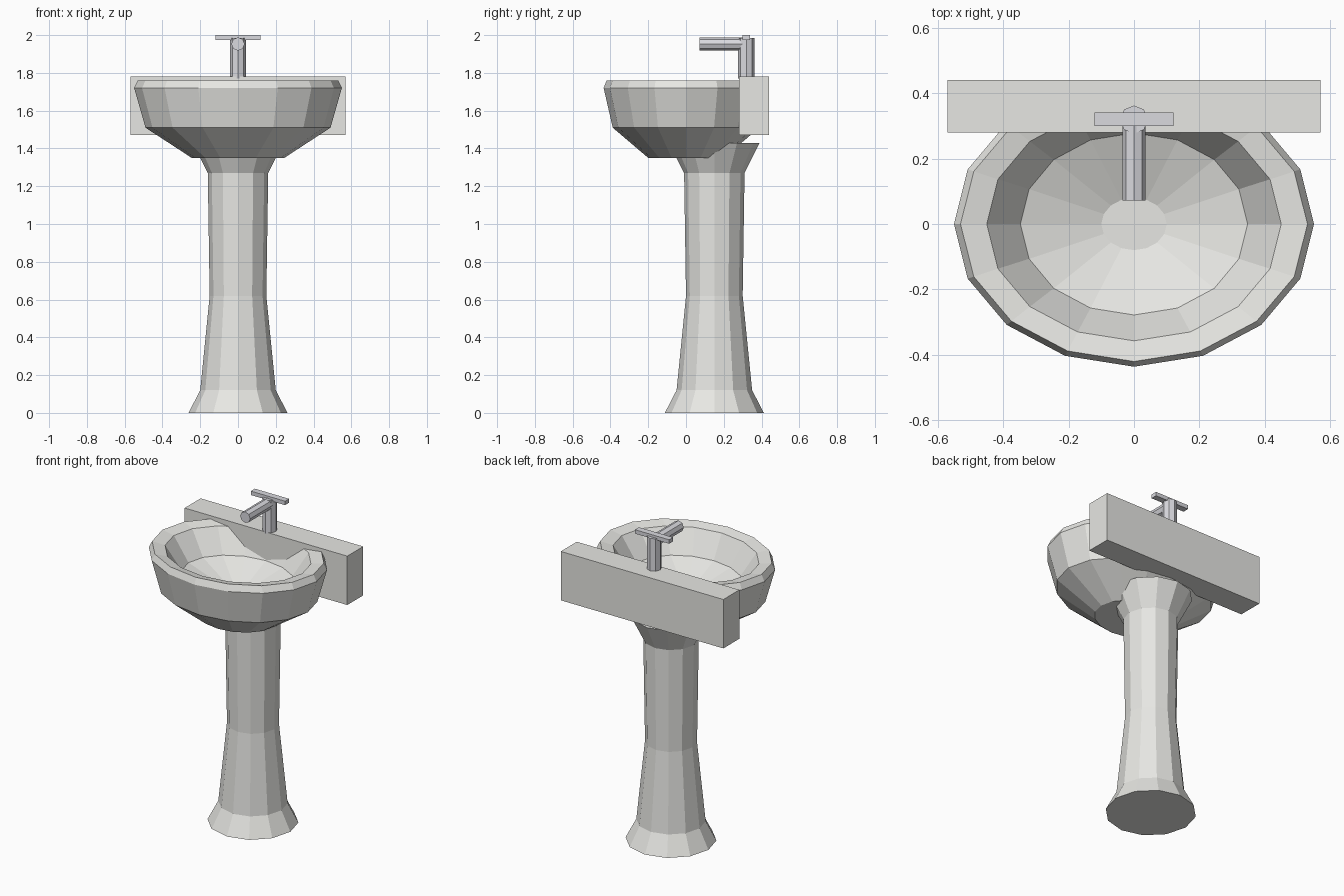
import bpy, bmesh
from math import cos, sin, tau
from mathutils import Matrix

if "Cube" in bpy.data.objects:
    bpy.data.objects.remove(bpy.data.objects["Cube"])


def material(name, color):
    m = bpy.data.materials.new(name)
    m.diffuse_color = color
    m.use_nodes = True
    m.node_tree.nodes["Principled BSDF"].inputs["Base Color"].default_value = m.diffuse_color
    return m


ceramic = material("ceramic", (0.80, 0.80, 0.77, 1))
metal = material("metal", (0.70, 0.70, 0.74, 1))


def finish(name, bm, mat):
    bmesh.ops.recalc_face_normals(bm, faces=bm.faces)
    mesh = bpy.data.meshes.new(name)
    bm.to_mesh(mesh)
    bm.free()
    mesh.materials.append(mat)
    ob = bpy.data.objects.new(name, mesh)
    bpy.context.collection.objects.link(ob)
    return ob


def loft(name, rings, sides, mat, matrix=Matrix()):
    """Capped stack of elliptical rings given as (rx, ry, z)."""
    bm = bmesh.new()
    loops = [[bm.verts.new((rx * cos(tau * i / sides), ry * sin(tau * i / sides), z))
              for i in range(sides)] for rx, ry, z in rings]
    for a, b in zip(loops, loops[1:]):
        for i in range(sides):
            j = (i + 1) % sides
            bm.faces.new((a[i], a[j], b[j], b[i]))
    bm.faces.new(loops[0][::-1])
    bm.faces.new(loops[-1])
    bm.transform(matrix)
    return finish(name, bm, mat)


def box(name, lo, hi, mat):
    bm = bmesh.new()
    bmesh.ops.create_cube(bm, size=1)
    for v in bm.verts:
        v.co = [(a + b) / 2 + c * (b - a) for a, b, c in zip(lo, hi, v.co)]
    return finish(name, bm, mat)


# Basin: outer shell, rim, then the hollow down to the drain
loft("basin", [(0.245, 0.20, 1.35), (0.49, 0.388, 1.51), (0.55, 0.436, 1.72),
               (0.53, 0.42, 1.76), (0.45, 0.357, 1.745), (0.347, 0.278, 1.60),
               (0.10, 0.08, 1.515)], 16, ceramic)

# Pedestal: flared twelve-sided column, set back
loft("pedestal", [(r, r, z) for r, z in
                  ((0.262, 0), (0.20, 0.12), (0.15, 0.62), (0.16, 1.27), (0.24, 1.43))],
     12, ceramic, Matrix.Translation((0, 0.15, 0)))

# Back ledge
box("back_ledge", (-0.57, 0.28, 1.47), (0.57, 0.44, 1.78), ceramic)

# Tap: post, spout pointing forward, flat cross handle
loft("tap_post", [(0.043, 0.043, 1.77), (0.043, 0.043, 1.985)], 8, metal,
     Matrix.Translation((0, 0.319, 0)))
loft("tap_spout", [(0.035, 0.035, -0.32), (0.035, 0.035, -0.072)], 8, metal,
     Matrix.Translation((0, 0, 1.953)) @ Matrix.Rotation(tau / 4, 4, 'X'))
box("tap_handle", (-0.12, 0.30, 1.975), (0.12, 0.34, 2.0), metal)
